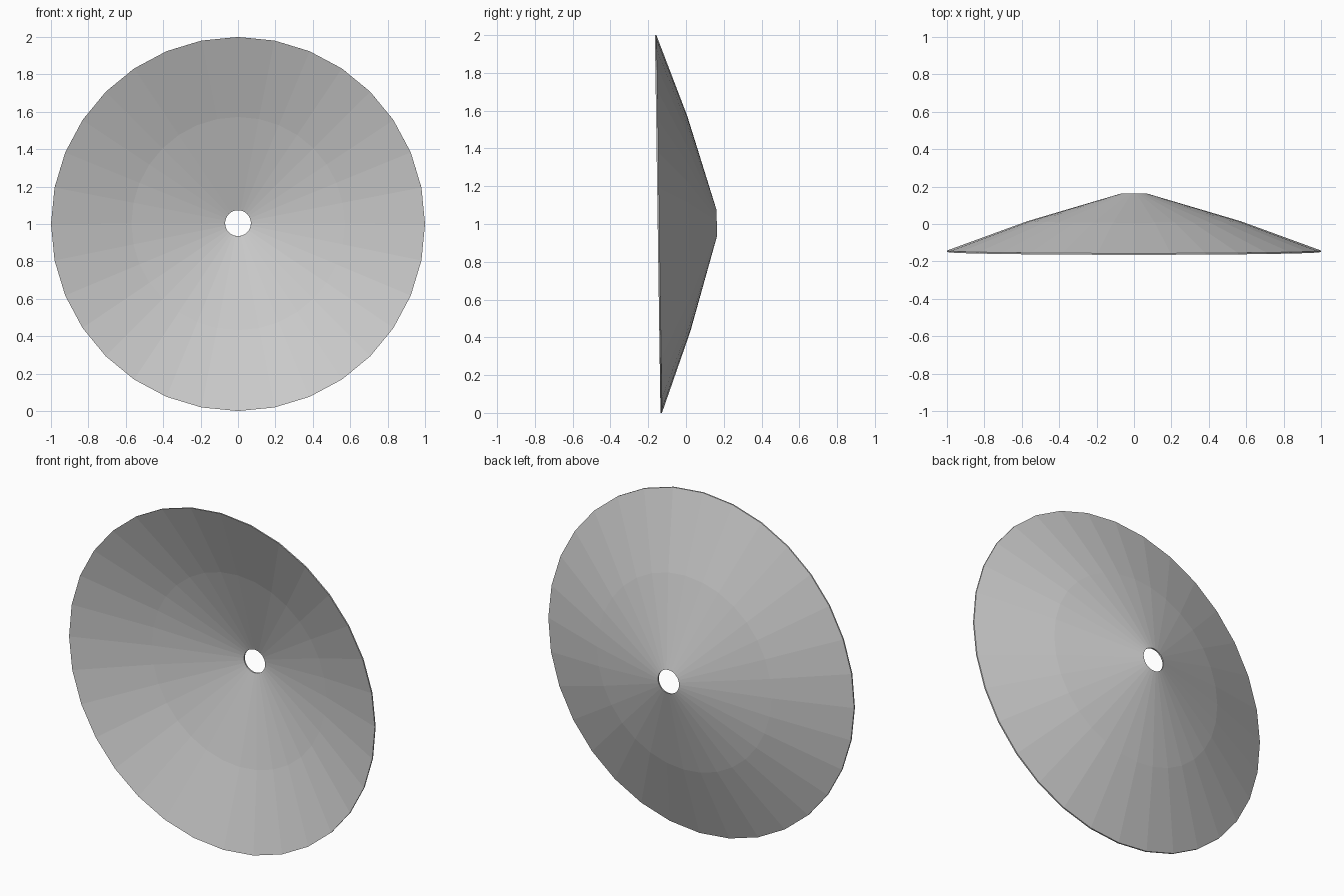
import bpy, bmesh, math
from mathutils import Matrix

if "Cube" in bpy.data.objects:
    bpy.data.objects.remove(bpy.data.objects["Cube"])

SIDES = 32
# closed wall section as (radius, y): back skin hub to rim, then front skin rim to hub
PROFILE = [(0.069, 0.163), (0.57, 0.015), (1.0, -0.142),
           (1.0, -0.150), (0.57, 0.007), (0.069, 0.155)]

bm = bmesh.new()
# rings of the dish, spun around the y axis
rings = []
for r, y in PROFILE:
    ring = []
    for i in range(SIDES):
        a = 2 * math.pi * i / SIDES
        ring.append(bm.verts.new((r * math.sin(a), y, r * math.cos(a))))
    rings.append(ring)

# bridge neighbouring rings, closing at the rim and at the central hole
for k, ring in enumerate(rings):
    nxt = rings[(k + 1) % len(rings)]
    for i in range(SIDES):
        j = (i + 1) % SIDES
        bm.faces.new((ring[i], ring[j], nxt[j], nxt[i]))
bmesh.ops.recalc_face_normals(bm, faces=bm.faces[:])

# slight forward lean, then raise so that it stands on the ground
bm.transform(Matrix.Rotation(math.radians(0.85), 4, 'X'))
low = min(v.co.z for v in bm.verts)
bm.transform(Matrix.Translation((0, 0, -low)))

mesh = bpy.data.meshes.new("dish")
bm.to_mesh(mesh)
bm.free()
dish = bpy.data.objects.new("dish", mesh)
bpy.context.collection.objects.link(dish)
